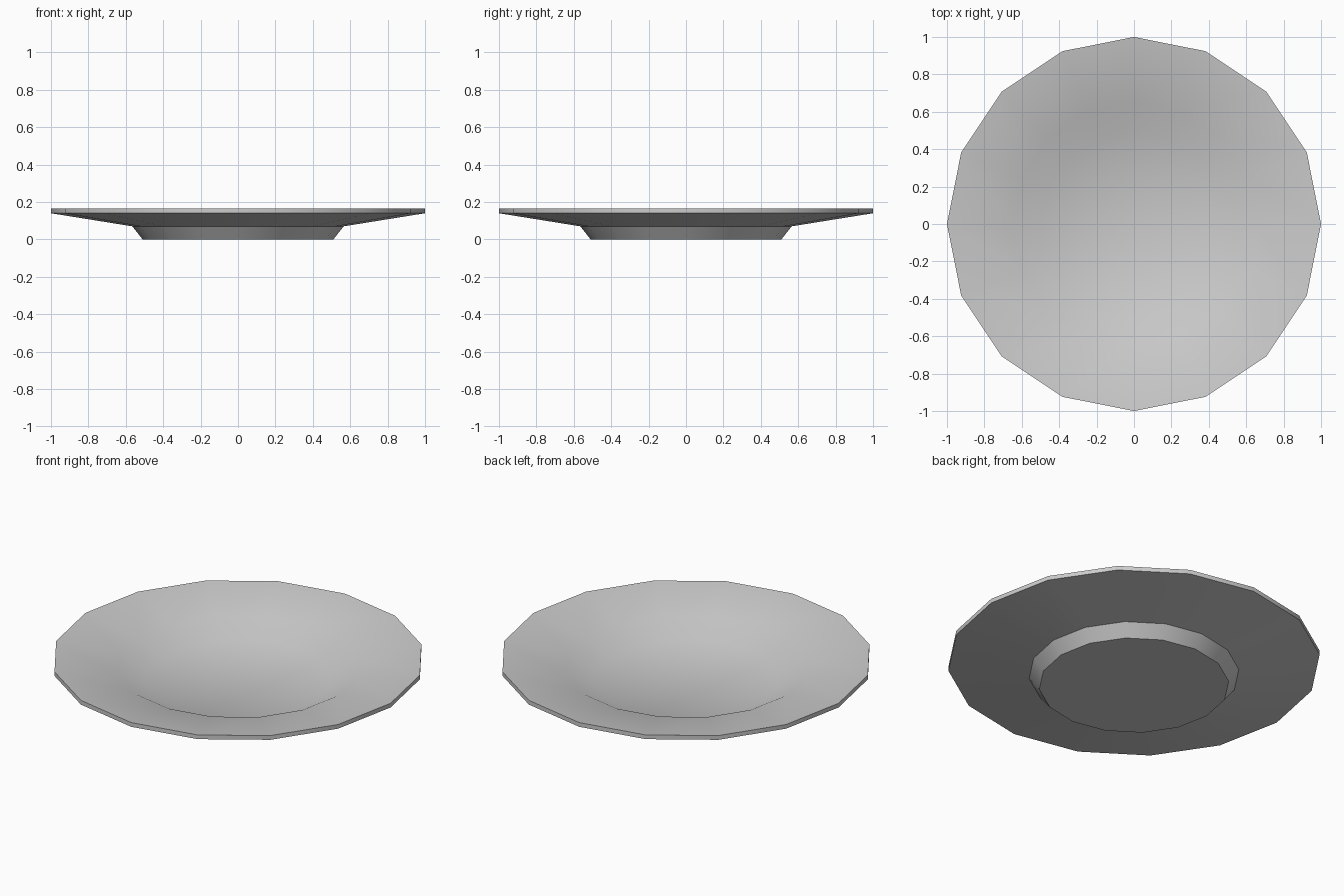
import bpy, bmesh, math

if "Cube" in bpy.data.objects:
    bpy.data.objects.remove(bpy.data.objects["Cube"])

SIDES = 16
# Half-profile (radius, height): foot, underside, rim, flange, well
PROFILE = [(0.51, 0.0), (0.565, 0.07), (1.0, 0.14), (1.0, 0.165),
           (0.65, 0.114), (0.50, 0.04)]

bm = bmesh.new()
rings = []
for r, z in PROFILE:
    rings.append([bm.verts.new((r * math.cos(math.tau * i / SIDES),
                                r * math.sin(math.tau * i / SIDES), z))
                  for i in range(SIDES)])

# Walls between neighbouring rings
for a, b in zip(rings, rings[1:]):
    for i in range(SIDES):
        j = (i + 1) % SIDES
        bm.faces.new((a[i], a[j], b[j], b[i]))

# Flat base and the well floor, fanned to the centre
for ring, z in ((rings[0], 0.0), (rings[-1], 0.04)):
    centre = bm.verts.new((0, 0, z))
    for i in range(SIDES):
        bm.faces.new((ring[i], ring[(i + 1) % SIDES], centre))

bmesh.ops.recalc_face_normals(bm, faces=bm.faces)
mesh = bpy.data.meshes.new("plate")
bm.to_mesh(mesh)
bm.free()
plate = bpy.data.objects.new("plate", mesh)
bpy.context.collection.objects.link(plate)

# Smooth shading with crisp rim and foot
bpy.context.view_layer.objects.active = plate
plate.select_set(True)
bpy.ops.object.shade_smooth_by_angle(angle=math.radians(30))
